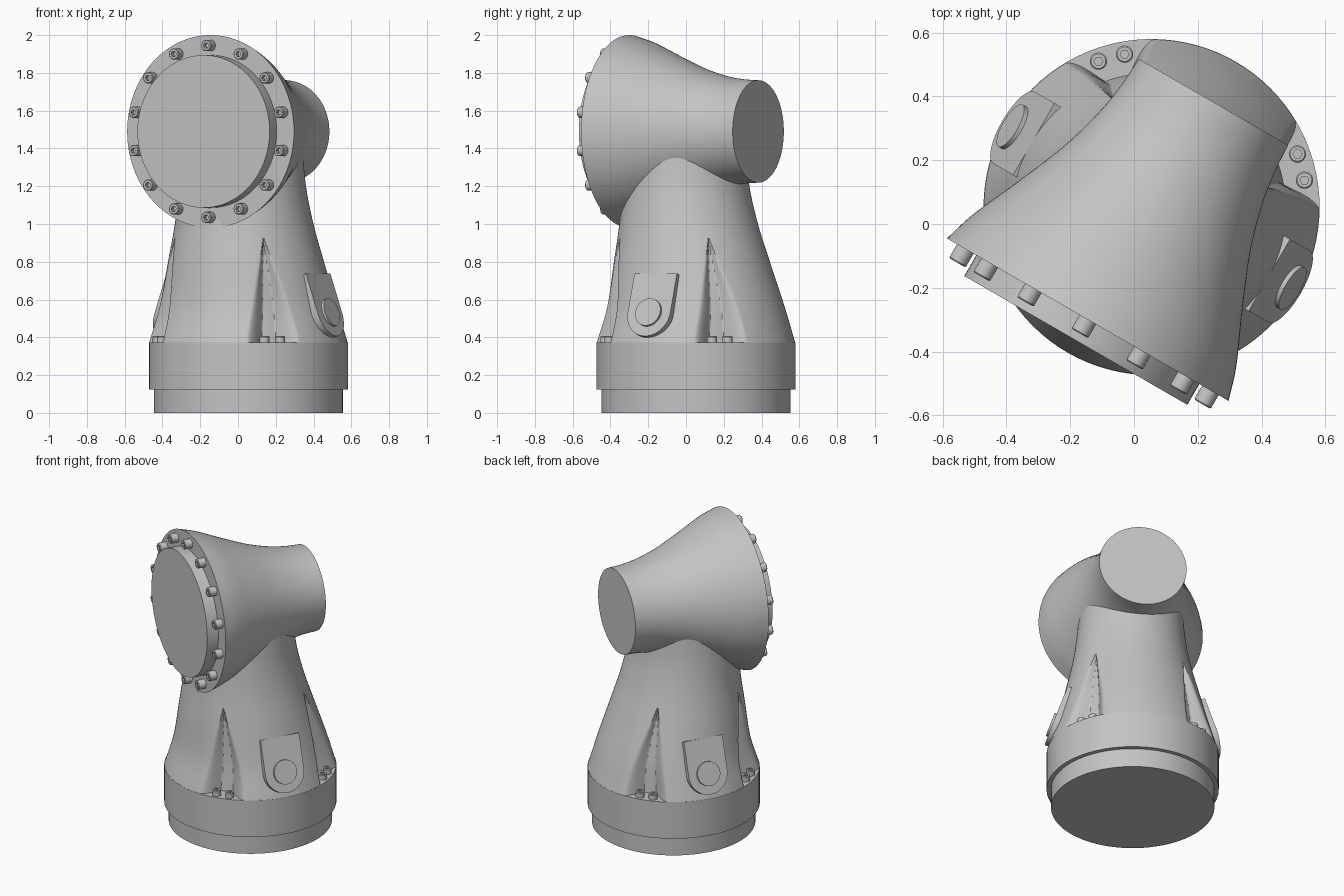
import bpy, bmesh, math
from mathutils import Matrix, Vector

if "Cube" in bpy.data.objects:
    bpy.data.objects.remove(bpy.data.objects["Cube"])

# One grey casting material
grey = bpy.data.materials.new("casting_grey")
grey.use_nodes = True
grey.diffuse_color = (0.55, 0.55, 0.55, 1)
grey.node_tree.nodes["Principled BSDF"].inputs["Base Color"].default_value = grey.diffuse_color

CENTRE = Vector((0.055, 0.053, 0))
AXIS = Vector((0.5, math.sqrt(0.75), 0))       # direction of the head, flange to neck
HEAD = Vector((-0.145, -0.30, 1.49))           # middle of the flange face


def frame(origin, z_dir, x_dir):
    """Matrix with local z along z_dir and local x along x_dir."""
    z, x = z_dir.normalized(), x_dir.normalized()
    return Matrix.Translation(origin) @ Matrix((x, z.cross(x), z)).transposed().to_4x4()


def radial(degrees):
    a = math.radians(degrees)
    return Vector((math.cos(a), math.sin(a), 0))


def spline(points, steps):
    """Catmull-Rom samples through a few control points."""
    pts = [Vector(p) for p in points]
    pts = [2 * pts[0] - pts[1]] + pts + [2 * pts[-1] - pts[-2]]
    out = []
    for a, b, c, d in zip(pts, pts[1:], pts[2:], pts[3:]):
        for i in range(steps):
            t = i / steps
            out.append(0.5 * (2 * b + (c - a) * t + (2 * a - 5 * b + 4 * c - d) * t**2
                              + (3 * b - a - 3 * c + d) * t**3))
    return out + [pts[-2]]


def finish(bm, name, matrix=None):
    bmesh.ops.recalc_face_normals(bm, faces=bm.faces)
    mesh = bpy.data.meshes.new(name)
    bm.to_mesh(mesh)
    bm.free()
    mesh.materials.append(grey)
    return place(mesh, name, matrix or Matrix())


def place(mesh, name, matrix):
    obj = bpy.data.objects.new(name, mesh)
    bpy.context.collection.objects.link(obj)
    obj.matrix_world = matrix
    bpy.ops.object.select_all(action="DESELECT")
    obj.select_set(True)
    bpy.context.view_layer.objects.active = obj
    bpy.ops.object.shade_smooth_by_angle(angle=math.radians(32))
    return obj


def skin(rings):
    """Closed bmesh through a stack of equal rings of points."""
    bm = bmesh.new()
    loops = [[bm.verts.new(p) for p in ring] for ring in rings]
    n = len(loops[0])
    for lo, hi in zip(loops, loops[1:]):
        for i in range(n):
            bm.faces.new((lo[i], lo[(i + 1) % n], hi[(i + 1) % n], hi[i]))
    bm.faces.new(loops[0])
    bm.faces.new(loops[-1])
    return bm


def lathe(name, profile, matrix, segs=96):
    rings = [[radial(360 * i / segs) * r + Vector((0, 0, z)) for i in range(segs)]
             for r, z in profile]
    return finish(skin(rings), name, matrix)


# Base: narrow foot under a wider collar
lathe("base", [(0.5, 0), (0.5, 0.125), (0.527, 0.125), (0.527, 0.372)],
      Matrix.Translation(CENTRE))

# Pedestal: tapering column with four bell-shaped bolt pockets
POCKETS = (15, 105, 195, 285)
column = spline([(0.37, 0.526, 0), (0.56, 0.47, 0), (0.8, 0.413, 0.025),
                 (1.0, 0.367, 0.045), (1.2, 0.335, 0.06), (1.42, 0.315, 0.06)], 10)
rings = []
for z, radius, shift in column:
    rise = (z - 0.37) / 0.55
    width = 16 * max(0.0, 1 - rise**1.5) if rise > 0 else 16
    inner = 0.42 - 0.05 * rise
    ring = []
    for i in range(480):
        angle = 360 * i / 480
        off = min(abs((angle - p + 180) % 360 - 180) for p in POCKETS)
        bell = 0.0
        if off < width:
            bell = min(1.0, 1.25 * math.cos(math.pi / 2 * off / width) ** 1.6)
        r = radius - max(0.0, radius - inner) * bell
        ring.append(CENTRE - AXIS * shift + radial(angle) * r + Vector((0, 0, z)))
    rings.append(ring)
finish(skin(rings), "pedestal")

# Head: flared housing from the big flange to the small neck
across = AXIS.cross(Vector((0, 0, 1)))
head_frame = frame(HEAD, AXIS, across)
flare = spline([(0.51, 0), (0.475, 0.11), (0.40, 0.28), (0.335, 0.44),
                (0.295, 0.58), (0.277, 0.69), (0.271, 0.788)], 7)
lathe("head_housing", [tuple(p) for p in flare], head_frame, 128)
lathe("flange_plate", [(0.404, -0.075), (0.404, 0.01)], head_frame, 128)


# Socket-head screws
def screw_mesh(name, radius, height):
    segs, flat = 24, radius * 0.45
    hexagon = [radial(15 * i) * flat / math.cos(math.radians(15 * i % 60 - 30))
               for i in range(segs)]
    circle = [radial(15 * i) for i in range(segs)]
    up = Vector((0, 0, 1))
    rings = [[c * radius - up * 0.01 for c in circle],
             [c * radius + up * (height - 0.004) for c in circle],
             [c * (radius - 0.004) + up * height for c in circle],
             [h + up * height for h in hexagon],
             [h + up * height * 0.5 for h in hexagon]]
    bm = skin(rings)
    bmesh.ops.recalc_face_normals(bm, faces=bm.faces)
    mesh = bpy.data.meshes.new(name)
    bm.to_mesh(mesh)
    bm.free()
    mesh.materials.append(grey)
    return mesh


flange_screw = screw_mesh("flange_screw", 0.03, 0.05)
for i in range(14):
    a = 2 * math.pi * i / 14
    spot = HEAD + 0.455 * (across * math.sin(a) + Vector((0, 0, math.cos(a))))
    place(flange_screw, f"flange_screw_{i + 1}", frame(spot, -AXIS, across))

pocket_screw = screw_mesh("pocket_screw", 0.027, 0.035)
for p in POCKETS:
    for side in (-5, 5):
        spot = CENTRE + radial(p + side) * 0.487 + Vector((0, 0, 0.372))
        place(pocket_screw, f"pocket_screw_{p + side}", Matrix.Translation(spot))

# U-shaped bosses with round caps, on both sides of the pedestal
tilt = math.radians(19)
for name, angle in (("left", -30), ("right", 150)):
    out = radial(angle)
    normal = out * math.cos(tilt) + Vector((0, 0, math.sin(tilt)))
    origin = CENTRE + out * 0.498 + Vector((0, 0, 0.53))
    pad_frame = frame(origin, normal, Vector((0, 0, 1)).cross(out))
    outline = [radial(180 + 180 * i / 32) * 0.13 for i in range(33)]
    outline += [Vector((0.13, 0.22, 0)), Vector((-0.13, 0.22, 0))]
    pad = skin([[p + Vector((0, 0, z)) for p in outline] for z in (-0.06, 0)])
    finish(pad, f"{name}_boss", pad_frame)
    lathe(f"{name}_boss_cap", [(0.076, -0.02), (0.076, 0.014)], pad_frame, 48)
